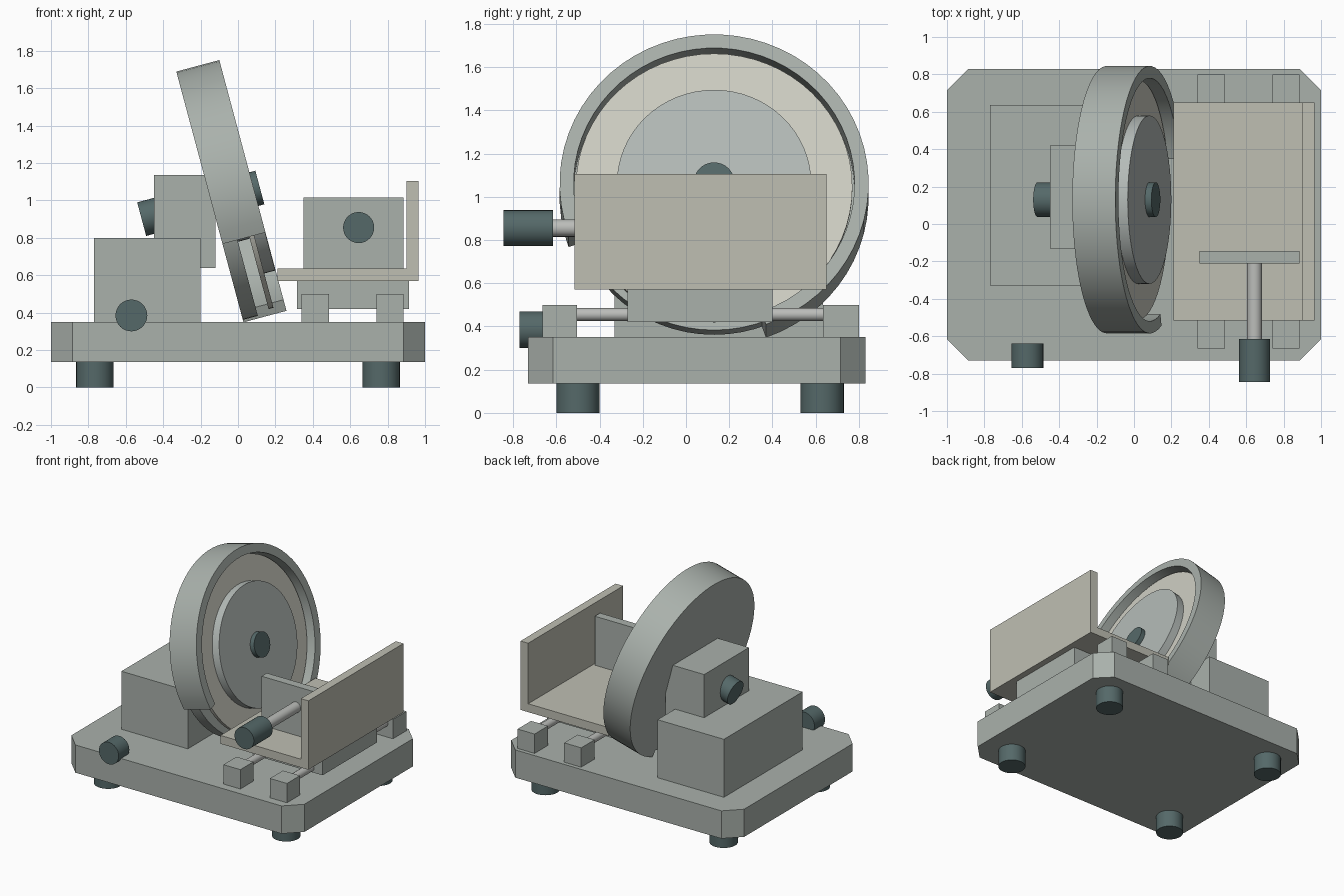
import bpy, bmesh
from math import radians, sin, cos, pi
from mathutils import Matrix, Vector

if "Cube" in bpy.data.objects:
    bpy.data.objects.remove(bpy.data.objects["Cube"])


def material(name, rgb):
    m = bpy.data.materials.new(name)
    m.diffuse_color = (*rgb, 1)
    m.use_nodes = True
    m.node_tree.nodes["Principled BSDF"].inputs["Base Color"].default_value = m.diffuse_color
    return m


BODY = material("body_grey", (0.40, 0.44, 0.41))
DARK = material("dark_rubber", (0.09, 0.14, 0.14))
TRAY = material("tray_beige", (0.52, 0.52, 0.45))
STEEL = material("pale_steel", (0.62, 0.62, 0.55))
ROD = material("rod_grey", (0.50, 0.51, 0.49))
DISC = material("disc_grey", (0.46, 0.50, 0.48))


def finish(name, bm, mat):
    bmesh.ops.recalc_face_normals(bm, faces=bm.faces)
    me = bpy.data.meshes.new(name)
    bm.to_mesh(me)
    bm.free()
    me.materials.append(mat)
    ob = bpy.data.objects.new(name, me)
    bpy.context.collection.objects.link(ob)
    return ob


def box(name, x, y, z, mat=BODY):
    bm = bmesh.new()
    bmesh.ops.create_cube(bm, size=1)
    for v in bm.verts:
        for i, (a, b) in enumerate((x, y, z)):
            v.co[i] = (a + b) / 2 + v.co[i] * (b - a)
    return finish(name, bm, mat)


def cyl(name, p, q, r, mat, sides=32):
    p, q = Vector(p), Vector(q)
    bm = bmesh.new()
    bmesh.ops.create_cone(bm, cap_ends=True, segments=sides, radius1=r, radius2=r, depth=(q - p).length)
    rot = Vector((0, 0, 1)).rotation_difference(q - p).to_matrix().to_4x4()
    bmesh.ops.transform(bm, verts=bm.verts, matrix=Matrix.Translation((p + q) / 2) @ rot)
    return finish(name, bm, mat)


# Base plate with clipped corners
base = box("base", (-1, 1), (-0.73, 0.83), (0.135, 0.35))
bm = bmesh.new()
bm.from_mesh(base.data)
upright = [e for e in bm.edges if abs(e.verts[0].co.z - e.verts[1].co.z) > 0.1]
bmesh.ops.bevel(bm, geom=upright, offset=0.115, segments=1, affect='EDGES')
bm.to_mesh(base.data)
bm.free()

# Feet
for x in (-0.765, 0.765):
    for y in (-0.5, 0.63):
        cyl("foot", (x, y, 0), (x, y, 0.14), 0.1, DARK)

# Motor housing, blade bracket and thickness dial
box("motor_housing", (-0.77, -0.2), (-0.33, 0.635), (0.35, 0.8))
box("blade_bracket", (-0.45, -0.12), (-0.13, 0.42), (0.64, 1.135))
cyl("thickness_dial", (-0.57, -0.77, 0.385), (-0.57, -0.64, 0.385), 0.085, DARK)

# Tilted blade assembly, laid out along its axle
TILT = Matrix.Translation((-0.145, 0.13, 0.999)) @ Matrix.Rotation(radians(-15), 4, 'Y')


def axial(name, a, b, r, mat, sides=64):
    return cyl(name, TILT @ Vector((a, 0, 0)), TILT @ Vector((b, 0, 0)), r, mat, sides)


axial("guard_back_plate", 0, 0.083, 0.66, BODY)
axial("blade", 0.148, 0.175, 0.64, STEEL)
axial("blade_hub", 0.08, 0.15, 0.25, BODY, 48)
axial("blade_cover", 0.17, 0.236, 0.45, DISC)
axial("rear_axle_knob", -0.383, 0.01, 0.093, DARK, 32)
axial("front_axle_knob", 0.22, 0.271, 0.093, DARK, 32)

# Ring guard, open over the lower front quarter
bm = bmesh.new()
rings = []
steps = 48
for i in range(steps + 1):
    t = radians(-70.4 + 270 * i / steps)
    rings.append([bm.verts.new(TILT @ Vector((a, r * cos(t), r * sin(t))))
                  for a, r in ((0, 0.65), (0, 0.715), (0.238, 0.715), (0.238, 0.65))])
for s, t in zip(rings, rings[1:]):
    for k in range(4):
        n = (k + 1) % 4
        bm.faces.new((s[k], s[n], t[n], t[k]))
bm.faces.new(rings[0])
bm.faces.new(rings[-1])
finish("ring_guard", bm, BODY)

# Slide rails with end blocks
for x in (0.413, 0.813):
    for y in ((-0.665, -0.505), (0.635, 0.8)):
        box("rail_block", (x - 0.073, x + 0.073), y, (0.35, 0.5))
    cyl("slide_rail", (x, -0.6, 0.455), (x, 0.72, 0.455), 0.03, ROD, 24)

# Carriage, tray and end wall
box("carriage", (0.315, 0.915), (-0.27, 0.4), (0.42, 0.572))
box("tray", (0.21, 0.965), (-0.515, 0.65), (0.57, 0.635), TRAY)
box("tray_wall", (0.9, 0.965), (-0.515, 0.65), (0.6, 1.105), TRAY)

# Pusher plate with handle
box("pusher_plate", (0.35, 0.885), (-0.21, -0.145), (0.63, 1.015))
cyl("handle_rod", (0.645, -0.64, 0.855), (0.645, -0.2, 0.855), 0.04, ROD, 24)
cyl("handle_grip", (0.645, -0.845, 0.855), (0.645, -0.615, 0.855), 0.083, DARK)

# Soft shading on round parts
for ob in bpy.context.collection.objects:
    ob.select_set(True)
    bpy.context.view_layer.objects.active = ob
bpy.ops.object.shade_smooth_by_angle(angle=radians(30))
